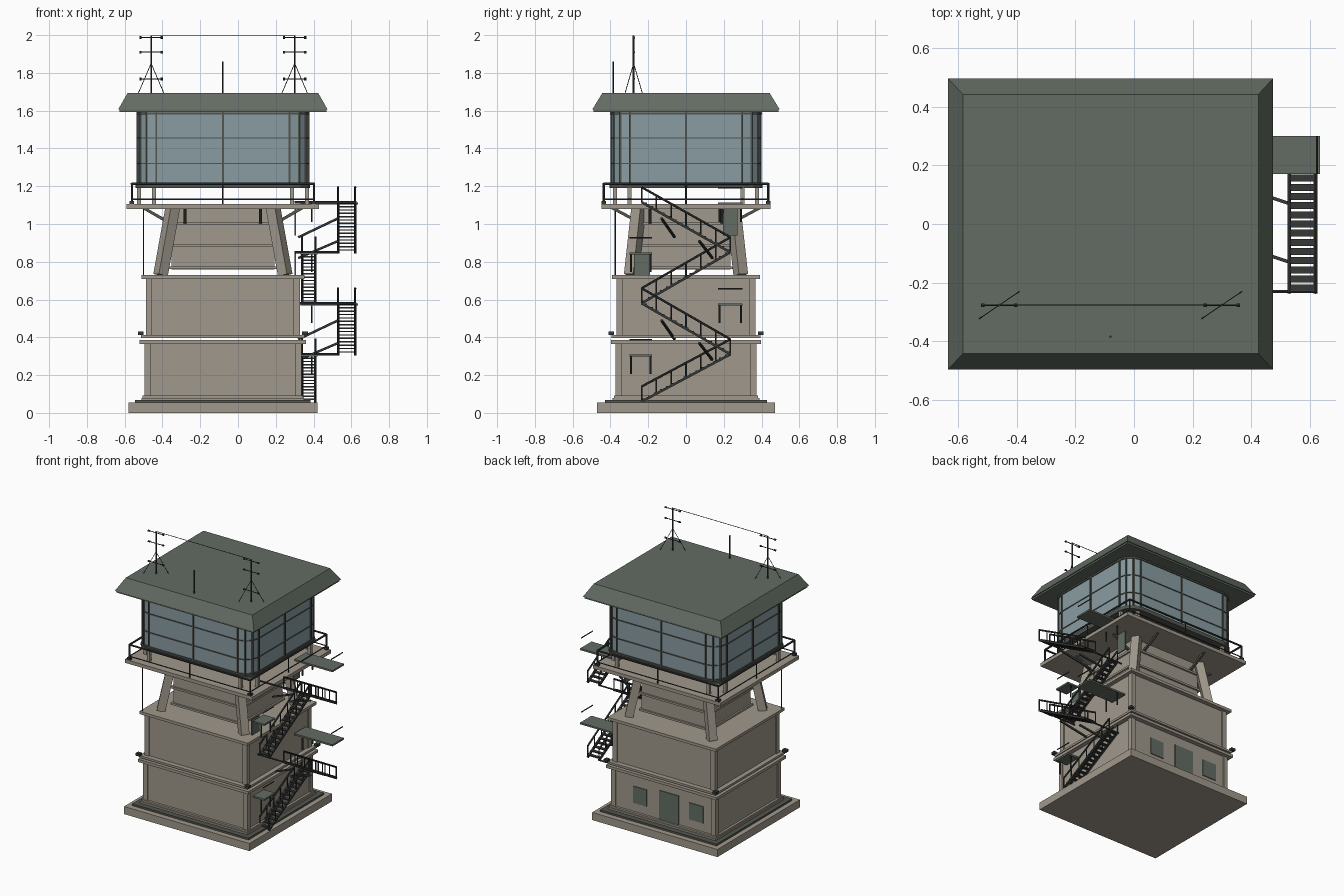
import bpy, bmesh, math
from mathutils import Vector, Matrix

if "Cube" in bpy.data.objects:
    bpy.data.objects.remove(bpy.data.objects["Cube"])

CX = -0.08  # the tower axis sits left of centre, the stairs fill the right


def material(name, rgb):
    m = bpy.data.materials.new(name)
    m.diffuse_color = (*rgb, 1)
    m.use_nodes = True
    m.node_tree.nodes["Principled BSDF"].inputs["Base Color"].default_value = m.diffuse_color
    return m


CONCRETE = material("warm_concrete", (0.35, 0.315, 0.262))
GREEN = material("roof_green", (0.125, 0.15, 0.125))
METAL = material("dark_metal", (0.035, 0.04, 0.036))
GLASS = material("blue_glass", (0.25, 0.335, 0.36))
FRAME = material("window_frame", (0.085, 0.09, 0.075))


class Part:
    """Collects boxes, bars and prisms into one named object."""

    def __init__(self, name, mat):
        self.name, self.mat, self.bm = name, mat, bmesh.new()

    def box(self, x0, x1, y0, y1, z0, z1):
        m = Matrix.Translation(((x0 + x1) / 2, (y0 + y1) / 2, (z0 + z1) / 2))
        m = m @ Matrix.Diagonal((x1 - x0, y1 - y0, z1 - z0, 1))
        bmesh.ops.create_cube(self.bm, size=1, matrix=m)
        return self

    def block(self, hx, hy, z0, z1):
        return self.box(CX - hx, CX + hx, -hy, hy, z0, z1)

    def bar(self, a, b, r, sides=6):
        a, b = Vector(a), Vector(b)
        d = b - a
        turn = d.to_track_quat('Z', 'Y').to_matrix().to_4x4()
        if sides == 4:
            turn = turn @ Matrix.Rotation(math.pi / 4, 4, 'Z')
        bmesh.ops.create_cone(self.bm, cap_ends=True, segments=sides, radius1=r, radius2=r,
                              depth=d.length, matrix=Matrix.Translation((a + b) / 2) @ turn)
        return self

    def prism(self, low, high):
        lo = [self.bm.verts.new(p) for p in low]
        hi = [self.bm.verts.new(p) for p in high]
        self.bm.faces.new(lo[::-1])
        self.bm.faces.new(hi)
        for i in range(len(lo)):
            j = (i + 1) % len(lo)
            self.bm.faces.new((lo[i], lo[j], hi[j], hi[i]))
        return self

    def done(self):
        bmesh.ops.recalc_face_normals(self.bm, faces=self.bm.faces)
        me = bpy.data.meshes.new(self.name)
        self.bm.to_mesh(me)
        self.bm.free()
        me.materials.append(self.mat)
        ob = bpy.data.objects.new(self.name, me)
        bpy.context.collection.objects.link(ob)
        return ob


def rect(hx, hy, z):
    return [(CX + sx * hx, sy * hy, z) for sx, sy in ((-1, -1), (1, -1), (1, 1), (-1, 1))]


def rounded(hx, hy, r, z, n=3):
    pts = []
    for k, (sx, sy) in enumerate(((1, 1), (-1, 1), (-1, -1), (1, -1))):
        for i in range(n + 1):
            a = math.pi / 2 * (k + i / n)
            pts.append((CX + sx * (hx - r) + r * math.cos(a), sy * (hy - r) + r * math.sin(a), z))
    return pts


CORNERS = [(sx, sy) for sx in (-1, 1) for sy in (-1, 1)]

# Foundation slab and dark kerb
Part("base_slab", CONCRETE).block(0.50, 0.47, 0, 0.055).done()
Part("base_kerb", FRAME).block(0.465, 0.43, 0.055, 0.068).done()
Part("plinth", CONCRETE).block(0.43, 0.39, 0.068, 0.08).done()


# Two square storeys with trims and corner pilasters
def storey(name, hx, hy, z0, z1, ledge):
    Part(name + "_walls", CONCRETE).block(hx, hy, z0, z1).done()
    Part(name + "_ledge", CONCRETE).block(hx + ledge, hy + ledge, z1 - 0.02, z1).done()
    Part(name + "_foot", CONCRETE).block(hx + ledge / 2, hy + ledge / 2, z0, z0 + 0.012).done()
    p = Part(name + "_pilasters", CONCRETE)
    for sx, sy in CORNERS:
        x, y = CX + sx * (hx - 0.009), sy * (hy - 0.009)
        p.box(x - 0.017, x + 0.017, y - 0.017, y + 0.017, z0, z1 - 0.01)
    p.done()


storey("lower_storey", 0.408, 0.365, 0.08, 0.385, 0.033)
storey("upper_storey", 0.400, 0.360, 0.40, 0.73, 0.032)
Part("middle_ledge", CONCRETE).block(0.433, 0.395, 0.397, 0.412).done()

# Corner lamps and downpipe
lamps = Part("corner_brackets", METAL)
for sx, sy in CORNERS:
    x, y = CX + sx * 0.435, sy * 0.395
    lamps.box(x - 0.015, x + 0.015, y - 0.015, y + 0.015, 0.412, 0.43)
lamps.done()
Part("downpipe", METAL).bar((-0.5, -0.375, 0.73), (-0.5, -0.375, 1.08), 0.004).done()

# Back door and windows
back = Part("back_door_and_windows", GREEN)
for x0, x1, z0, z1 in ((-0.20, -0.045, 0.09, 0.30), (0.055, 0.165, 0.155, 0.275),
                       (-0.395, -0.285, 0.155, 0.275)):
    back.box(x0, x1, 0.364, 0.371, z0, z1)
back.done()

# Narrow core with bands
Part("core_walls", CONCRETE).block(0.272, 0.235, 0.76, 1.09).done()
bands = Part("core_bands", CONCRETE)
for z in (0.762, 0.88, 0.995):
    bands.block(0.284, 0.247, z, z + 0.014)
bands.done()

# Leaning columns and platform braces
cols = Part("leaning_columns", CONCRETE)
braces = Part("platform_braces", FRAME)
for sx, sy in CORNERS:
    cols.bar((CX + sx * 0.33, sy * 0.29, 0.73), (CX + sx * 0.265, sy * 0.25, 1.09), 0.04, 4)
    braces.bar((CX + sx * 0.29, sy * 0.19, 1.01), (CX + sx * 0.42, sy * 0.19, 1.085), 0.011, 4)
    braces.bar((CX + sx * 0.2, sy * 0.25, 1.01), (CX + sx * 0.2, sy * 0.39, 1.085), 0.011, 4)
cols.done()
braces.done()

# Platform, its railing and the stub posts below the cabin
Part("platform", CONCRETE).block(0.51, 0.447, 1.08, 1.105).done()
rail = Part("platform_railing", METAL)
for z, r in ((1.213, 0.007), (1.13, 0.004)):
    ring = rect(0.482, 0.435, z)
    for i in range(4):
        rail.bar(ring[i], ring[(i + 1) % 4], r)
for sx, sy in CORNERS:
    x, y = CX + sx * 0.482, sy * 0.435
    rail.bar((x, y, 1.105), (x, y, 1.215), 0.006)
    rail.box(x - 0.012, x + 0.012, y - 0.012, y + 0.012, 1.105, 1.122)
for s in (-1, 1):
    rail.bar((CX, s * 0.435, 1.1), (CX, s * 0.435, 1.213), 0.004)
    rail.bar((CX + s * 0.482, 0, 1.1), (CX + s * 0.482, 0, 1.213), 0.004)
rail.done()
stubs = Part("cabin_stub_posts", CONCRETE)
for sx, sy in CORNERS:
    for ox, oy in ((0.445, 0.30), (0.365, 0.375)):
        x, y = CX + sx * ox, sy * oy
        stubs.box(x - 0.011, x + 0.011, y - 0.011, y + 0.011, 1.105, 1.20)
stubs.done()

# Glazed cabin with rounded corners
Part("cabin_floor", FRAME).prism(rounded(0.462, 0.405, 0.1, 1.19), rounded(0.462, 0.405, 0.1, 1.207)).done()
Part("cabin_glass", GLASS).prism(rounded(0.452, 0.395, 0.1, 1.207), rounded(0.452, 0.395, 0.1, 1.60)).done()
frame = Part("cabin_window_bars", FRAME)
for z, r in ((1.215, 0.008), (1.32, 0.005), (1.455, 0.005), (1.585, 0.008)):
    ring = rounded(0.453, 0.396, 0.1, z)
    for i in range(len(ring)):
        frame.bar(ring[i], ring[(i + 1) % len(ring)], r, 4)
mullions = [(x, y) for x, y, z in rounded(0.453, 0.396, 0.1, 0)]
mullions += [(CX, -0.396), (CX, 0.396), (CX - 0.453, 0), (CX + 0.453, 0)]
for x, y in mullions:
    frame.bar((x, y, 1.2), (x, y, 1.6), 0.007, 4)
frame.done()

# Bevelled roof
Part("roof", GREEN).prism(rect(0.555, 0.497, 1.605), rect(0.505, 0.443, 1.693)).done()
Part("roof_lip", GREEN).block(0.548, 0.490, 1.593, 1.606).done()

# Antennas: two guyed masts, a wire between them and one whip
ant = Part("roof_antennas", METAL)
for x in (-0.46, 0.30):
    ant.bar((x, -0.277, 1.69), (x, -0.277, 1.997), 0.005)
    for z in (1.987, 1.91, 1.768):
        ant.bar((x - 0.06, -0.277, z), (x + 0.06, -0.277, z), 0.003)
        for s in (-1, 1):
            ant.bar((x + s * 0.062, -0.277, z), (x + s * 0.05, -0.277, z), 0.007)
    for s in (-1, 1):
        ant.bar((x, -0.277, 1.85), (x + s * 0.068, -0.277 + s * 0.046, 1.692), 0.002, 4)
ant.bar((-0.46, -0.277, 1.997), (0.30, -0.277, 1.997), 0.002, 4)
ant.bar((CX, -0.385, 1.64), (CX, -0.385, 1.86), 0.004)
ant.done()


# Zigzag stairs on the right side
def flight(name, x0, x1, ya, yb, za, zb, steps=15, posts=7):
    p = Part(name, METAL)
    for x in (x0 + 0.005, x1 - 0.005):
        p.bar((x, ya, za), (x, yb, zb), 0.009, 4)
        p.bar((x, ya, za + 0.08), (x, yb, zb + 0.08), 0.006)
        for i in range(posts):
            t = i / (posts - 1)
            y, z = ya + (yb - ya) * t, za + (zb - za) * t
            p.bar((x, y, z), (x, y, z + 0.08), 0.004)
    for i in range(steps):
        t = (i + 0.5) / steps
        y, z = ya + (yb - ya) * t, za + (zb - za) * t
        p.box(x0, x1, y - 0.012, y + 0.012, z, z + 0.007)
    p.done()


Z = [0.06, 0.31, 0.58, 0.85, 1.115]
for i in range(4):
    x0, x1 = ((0.335, 0.415), (0.525, 0.625))[i % 2]
    s = 1 if i % 2 == 0 else -1
    flight("stair_flight_%d" % (i + 1), x0, x1, -0.235 * s, 0.235 * s, Z[i], Z[i + 1])

# Landings with legs, a hand bar, and bars tying the stairs to the walls
ties = Part("stair_ties", METAL)
for i, z in enumerate(Z[1:]):
    outer = i % 2 == 1
    x0, x1 = (0.33, 0.635) if outer else (0.33, 0.42)
    y0, y1 = (0.17, 0.30) if outer else (-0.30, -0.18)
    Part("landing_%d" % (i + 1), GREEN).box(x0, x1, y0, y1, z - 0.012, z).done()
    legs = Part("landing_%d_bars" % (i + 1), METAL)
    for y in (y0 + 0.008, y1 - 0.008):
        legs.bar((x0 + 0.06, y, z - 0.105), (x0 + 0.06, y, z - 0.01), 0.005)
    legs.bar((x1 - 0.01, y0, z + 0.078), (x1 - 0.01, y1, z + 0.078), 0.004)
    legs.done()
    y = -0.23 if outer else 0.23
    ties.bar((0.30, y, z), (0.62 if outer else 0.53, y, z), 0.006)
for dz in (0, 0.54):
    ties.bar((0.32, 0.14, 0.28 + dz), (0.53, 0.07, 0.37 + dz), 0.008, 4)
    ties.bar((0.32, -0.06, 0.39 + dz), (0.53, -0.13, 0.49 + dz), 0.008, 4)
ties.done()

# Doors beside the upper landings
Part("upper_doors", GREEN).box(0.298, 0.306, 0.195, 0.272, 0.94, 1.10).box(
    0.298, 0.306, -0.275, -0.19, 0.73, 0.845).done()
